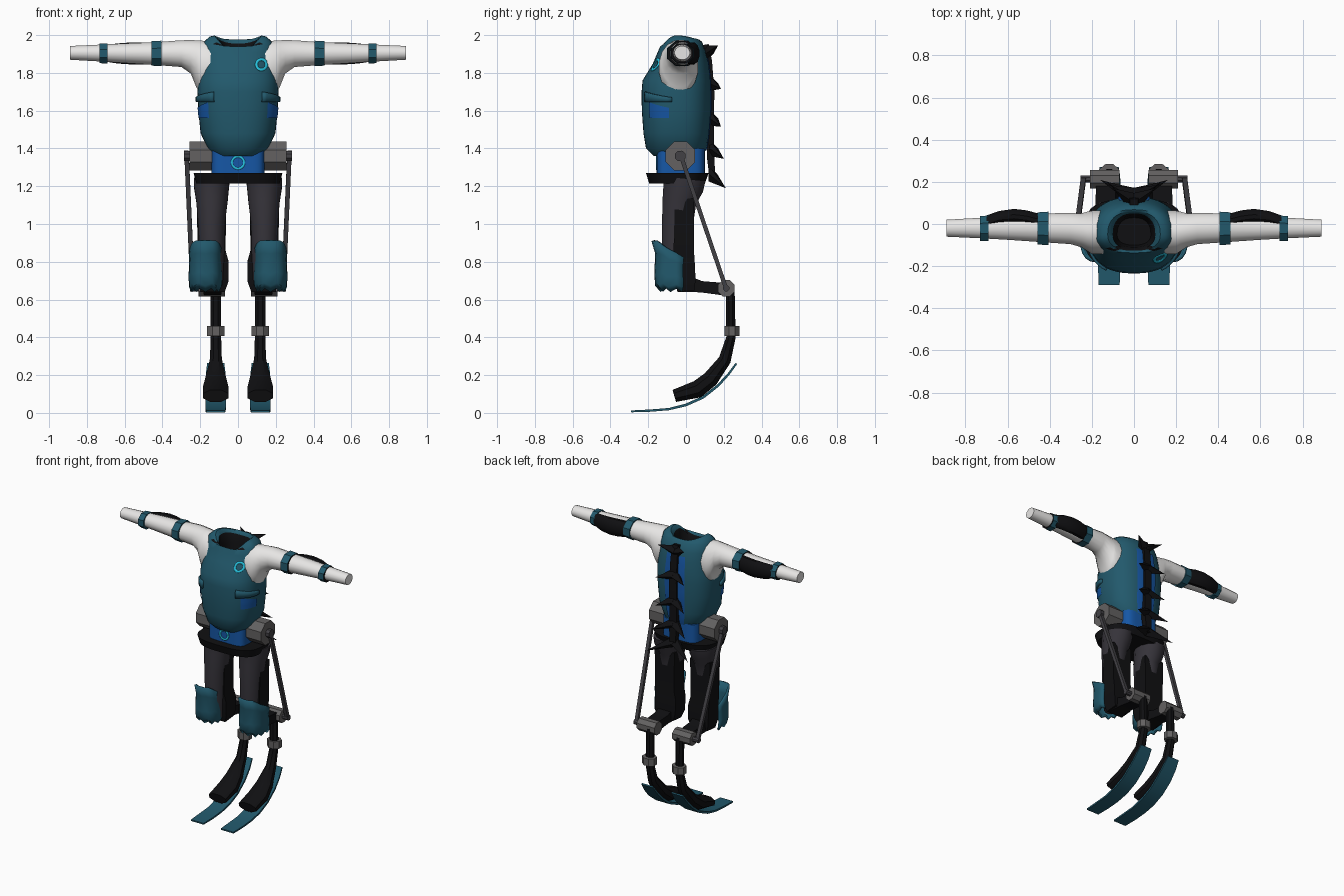
import bpy, bmesh, math
from mathutils import Vector

if "Cube" in bpy.data.objects:
    bpy.data.objects.remove(bpy.data.objects["Cube"])

COLOURS = {
    "teal": (0.016, 0.100, 0.150), "white": (0.80, 0.79, 0.78), "blue": (0.008, 0.095, 0.38),
    "charcoal": (0.037, 0.034, 0.043), "black": (0.005, 0.005, 0.006),
    "grey": (0.125, 0.12, 0.12), "rod_grey": (0.055, 0.053, 0.06), "cyan": (0.02, 0.55, 0.75),
}
MATS = {}
for key, rgb in COLOURS.items():
    MATS[key] = bpy.data.materials.new(key)
    MATS[key].diffuse_color = (*rgb, 1)


def loft(name, rings, mats, closed=True, caps=True, mirror=False, rule=None, angle=40, thick=0):
    """Skin a list of point rings; rule picks a material index per face."""
    bm = bmesh.new()
    vs = [[bm.verts.new(p) for p in r] for r in rings]
    n = len(rings[0])
    for a, b in zip(vs, vs[1:]):
        for i in range(n if closed else n - 1):
            j = (i + 1) % n
            bm.faces.new((a[i], a[j], b[j], b[i]))
    if closed and caps:
        bm.faces.new(vs[0])
        bm.faces.new(vs[-1])
    bmesh.ops.recalc_face_normals(bm, faces=bm.faces)
    bm.normal_update()
    for f in bm.faces:
        f.material_index = rule(f) if rule else 0
    me = bpy.data.meshes.new(name)
    bm.to_mesh(me)
    bm.free()
    ob = bpy.data.objects.new(name, me)
    bpy.context.collection.objects.link(ob)
    for m in mats.split():
        me.materials.append(MATS[m])
    bpy.ops.object.select_all(action='DESELECT')
    ob.select_set(True)
    bpy.context.view_layer.objects.active = ob
    bpy.ops.object.shade_smooth_by_angle(angle=math.radians(angle))
    if thick:
        ob.modifiers.new("thickness", 'SOLIDIFY').thickness = thick
    if mirror:
        ob.modifiers.new("mirror", 'MIRROR').use_mirror_merge = False
    return ob


def circle(sides):
    k = math.sqrt(2) if sides == 4 else 1
    return [(k * math.cos(t), k * math.sin(t))
            for t in (2 * math.pi * (i + 0.5) / sides for i in range(sides))]


def along_x(name, secs, mats, sides=12, **kw):
    """Sections (x, cy, cz, ry, rz)."""
    rings = [[(x, cy + ry * c, cz + rz * s) for c, s in circle(sides)] for x, cy, cz, ry, rz in secs]
    return loft(name, rings, mats, mirror=True, **kw)


def tube(name, path, mats, sides=8, mirror=True, **kw):
    """Path points (x, y, z, half width, half thickness), bending in the yz plane."""
    rings = []
    for i, (x, y, z, w, t) in enumerate(path):
        a, b = path[max(i - 1, 0)], path[min(i + 1, len(path) - 1)]
        d = Vector((b[1] - a[1], b[2] - a[2])).normalized()
        rings.append([(x + w * c, y - d.y * t * s, z + d.x * t * s) for c, s in circle(sides)])
    return loft(name, rings, mats, mirror=mirror, **kw)


def oval(a, hw, yf, yb, yc=-0.05, n=2.4):
    """Squared-off oval with separate front and back depth."""
    c, s = math.cos(a), math.sin(a)
    x = hw * math.copysign(abs(c) ** (2 / n), c)
    k = abs(s) ** (2 / n)
    return x, yc + k * ((yb - yc) if s > 0 else (yf - yc))


# ---- Vest: body profile (z, half width, front, back)
BODY = [(1.36, .125, -.17, .085), (1.40, .16, -.212, .11), (1.48, .198, -.225, .12),
        (1.60, .21, -.234, .13), (1.70, .215, -.235, .13), (1.76, .212, -.23, .128),
        (1.85, .197, -.175, .118), (1.91, .192, -.15, .105)]
# neckline rings add (front dip, back dip)
NECK = [(1.965, .18, -.137, .085, .025, 0), (1.992, .15, -.132, .068, .06, .015),
        (1.998, .125, -.127, .06, .075, .025), (1.975, .10, -.12, .05, .065, .02),
        (1.90, .09, -.11, .04, .02, 0), (1.80, .08, -.10, .03, 0, 0)]
ANG = [2 * math.pi * i / 40 for i in range(40)]
vest = []
for z, hw, yf, yb, fd, bd in [(*b, 0, 0) for b in BODY] + NECK:
    vest.append([(*oval(a, hw, yf, yb),
                  z - (fd if math.sin(a) < 0 else bd) * math.sin(a) ** 2) for a in ANG])


def vest_rule(f):
    c = f.calc_center_median()
    inner = abs(c.x) < 0.115 and -0.124 < c.y < 0.056 and 1.75 < c.z < 1.955
    return 1 if inner or c.z < 1.362 else 0


loft("vest", vest, "teal black", rule=vest_rule)


def body_at(z):
    for p, q in zip(BODY, BODY[1:]):
        if z <= q[0]:
            t = (z - p[0]) / (q[0] - p[0])
            return [p[k] + t * (q[k] - p[k]) for k in (1, 2, 3)]
    return BODY[-1][1:]


def patch(name, mat, a0, a1, z0, z1, slope=0, out=.005, nz=6, thick=0):
    """Plate that follows the vest between two angles (degrees) and heights."""
    rows = []
    for i in range(nz + 1):
        row = []
        for j in range(9):
            z = z0 + (z1 - z0) * i / nz - slope * (j / 8) * (i / nz)
            hw, yf, yb = body_at(z)
            row.append((*oval(math.radians(a0 + (a1 - a0) * j / 8), hw + out, yf - out, yb + out), z))
        rows.append(row)
    loft(name, rows, mat, closed=False, mirror=True, thick=thick)


patch("side_vent", "blue", -47, -9, 1.56, 1.645, slope=.03)
patch("vent_brow", "teal", -58, -5, 1.645, 1.70, slope=.03, out=.012, nz=2, thick=.02)
patch("back_stripe", "blue", 73, 86, 1.39, 1.88, nz=16)


def ring_light(name, cx, cz, r0, r1, depth):
    rows = [[(cx + r * math.cos(t), depth(cx + r * math.cos(t), cz + r * math.sin(t)), cz + r * math.sin(t))
             for t in ANG] for r in (r0, r1)]
    loft(name, rows, "cyan", caps=False, thick=.004)


def chest_y(x, z):
    hw, yf, yb = body_at(z)
    return oval(-math.acos((x / hw) ** 1.2), hw, yf, yb)[1] - .005


# ---- Plain round lights, waist and belt
ring_light("chest_light", .125, 1.845, .02, .034, chest_y)
ring_light("waist_light", 0, 1.325, .026, .038, lambda x, z: -.159)
loft("waist", [[(*oval(a, .14, -.155, .10, n=5), z) for a in ANG] for z in (1.25, 1.40)], "blue")
loft("belt", [[(*oval(a, hw, yf, yb, n=3), z) for a in ANG]
              for z, hw, yf, yb in ((1.215, .222, -.195, .10), (1.27, .235, -.212, .12))], "black")

# ---- Arms, cuffs and forearm panels
along_x("arm", [(.14, -.04, 1.825, .105, .14), (.20, -.04, 1.83, .105, .145), (.222, -.035, 1.85, .095, .125),
                (.25, -.03, 1.885, .082, .09), (.30, -.022, 1.902, .075, .072), (.43, -.018, 1.902, .07, .062),
                (.60, -.018, 1.904, .058, .053), (.72, -.019, 1.905, .05, .046), (.89, -.02, 1.906, .041, .037)],
        "white", sides=16, angle=50)
for nm, x0, x1, ry, rz in (("upper_cuff", .405, .457, .086, .073), ("wrist_cuff", .69, .732, .066, .058)):
    along_x(nm, [(x0, -.021, 1.903, ry, rz), (x1, -.021, 1.903, ry * .96, rz * .96)], "teal black",
            sides=8, rule=lambda f: 1 if f.normal.x > .9 else 0)
along_x("forearm_panel", [(.45, .012, 1.903, .038, .055), (.51, .028, 1.903, .038, .06), (.57, .035, 1.903, .038, .06),
                          (.64, .028, 1.903, .035, .055), (.70, .008, 1.903, .034, .045)], "black")

# ---- Spine and paired spikes
tube("spine", [(0, .105, 1.95, .02, .015), (0, .12, 1.86, .026, .018), (0, .132, 1.70, .028, .018),
               (0, .13, 1.50, .028, .018), (0, .13, 1.36, .028, .02), (0, .14, 1.24, .02, .015)],
     "black", sides=4, mirror=False)
for i, (zb, y, tx, ty, tz) in enumerate([(1.90, .10, .10, .17, 1.945), (1.745, .125, .11, .185, 1.715),
                                         (1.56, .125, .11, .185, 1.515), (1.40, .125, .13, .20, 1.345),
                                         (1.265, .12, .16, .21, 1.19)]):
    base = [(.0, y, zb + .045), (.045, y, zb), (.0, y, zb - .04), (-.01, y + .045, zb)]
    tip = [(tx + .001 * k, ty, tz + .001 * (k % 2)) for k in range(4)]
    loft(f"spike_{i}", [base, tip], "black", mirror=True, angle=20)

# ---- Hip joints, rods and rear knee joints
along_x("hip_joint", [(.13, -.03, 1.36, .084, .084), (.258, -.03, 1.36, .084, .084)], "grey", sides=8, angle=20)
along_x("hip_hub", [(.25, -.03, 1.36, .03, .03), (.285, -.03, 1.36, .03, .03)], "rod_grey", sides=8, angle=20)
tube("rod", [(.273, -.035, 1.385, .012, .011), (.24, .215, .65, .012, .011)], "rod_grey", sides=4)
along_x("rear_knee_joint", [(.07, .213, .66, .047, .047), (.21, .213, .66, .047, .047)], "grey", sides=8, angle=20)
along_x("rear_knee_pin", [(.20, .213, .66, .018, .018), (.255, .213, .66, .018, .018)], "rod_grey", sides=8)

# ---- Thighs with black shells
tube("thigh", [(.138, -.01, 1.24, .098, .118), (.14, -.015, 1.19, .095, .11), (.138, -.035, 1.12, .086, .093),
               (.14, -.045, 1.0, .073, .085), (.138, -.05, .85, .068, .08), (.14, -.05, .68, .06, .065)],
     "charcoal", sides=12)
tube("thigh_shell", [(.14, -.008, 1.135, .078, .05), (.14, -.01, 1.0, .076, .052), (.14, -.012, .86, .074, .054),
                     (.13, -.01, .80, .08, .056), (.13, -.005, .70, .08, .056), (.135, 0, .645, .065, .045)],
     "black", sides=4, angle=25)
tube("knee_link", [(.135, -.03, .69, .055, .05), (.135, .08, .668, .048, .03), (.135, .20, .655, .045, .033)],
     "black", sides=4)

# ---- Knee pads: curved plates with a notched lower edge
pad = []
for t, rx, fy in ((0, .075, -.135), (.12, .088, -.163), (.35, .09, -.168), (.75, .086, -.163), (1, .088, -.183)):
    row = []
    for j in range(13):
        a = math.radians(-105 + 210 * j / 12)
        top = .91 - .065 * max(0, 1 - 1.3 * math.cos(a))
        low = .64 + (.018 if j % 2 else 0)
        row.append((.172 + rx * math.copysign(abs(math.sin(a)) ** .75, a),
                    -.04 + (fy + .04) * (abs(math.cos(a)) ** .75 if math.cos(a) > 0 else -.2),
                    low + (top - low) * t))
    pad.append(row)
loft("knee_pad", pad, "teal", closed=False, mirror=True, thick=.015)

# ---- Shins, collars and sprung foot blades
tube("shin", [(.117, .235, .66, .03, .024), (.117, .238, .40, .03, .027), (.117, .205, .28, .034, .036),
              (.118, .13, .18, .058, .046), (.118, .06, .125, .072, .05), (.118, -.062, .09, .072, .036)],
     "black", sides=8)
tube("shin_collar", [(.117, .244, .46, .05, .043), (.117, .244, .408, .05, .043)], "grey", sides=8, angle=20)
tube("foot_blade", [(.118, -.29, .008, .05, .005), (.118, -.19, .012, .053, .006), (.118, -.09, .02, .053, .006),
                    (.118, .0, .042, .055, .007), (.118, .09, .082, .055, .007), (.118, .17, .145, .055, .007),
                    (.118, .225, .205, .052, .006), (.118, .267, .262, .045, .005)], "teal", sides=4)

for m in bpy.data.materials:
    if m.users and not m.is_grease_pencil:
        m.use_nodes = True
        m.node_tree.nodes["Principled BSDF"].inputs["Base Color"].default_value = m.diffuse_color
